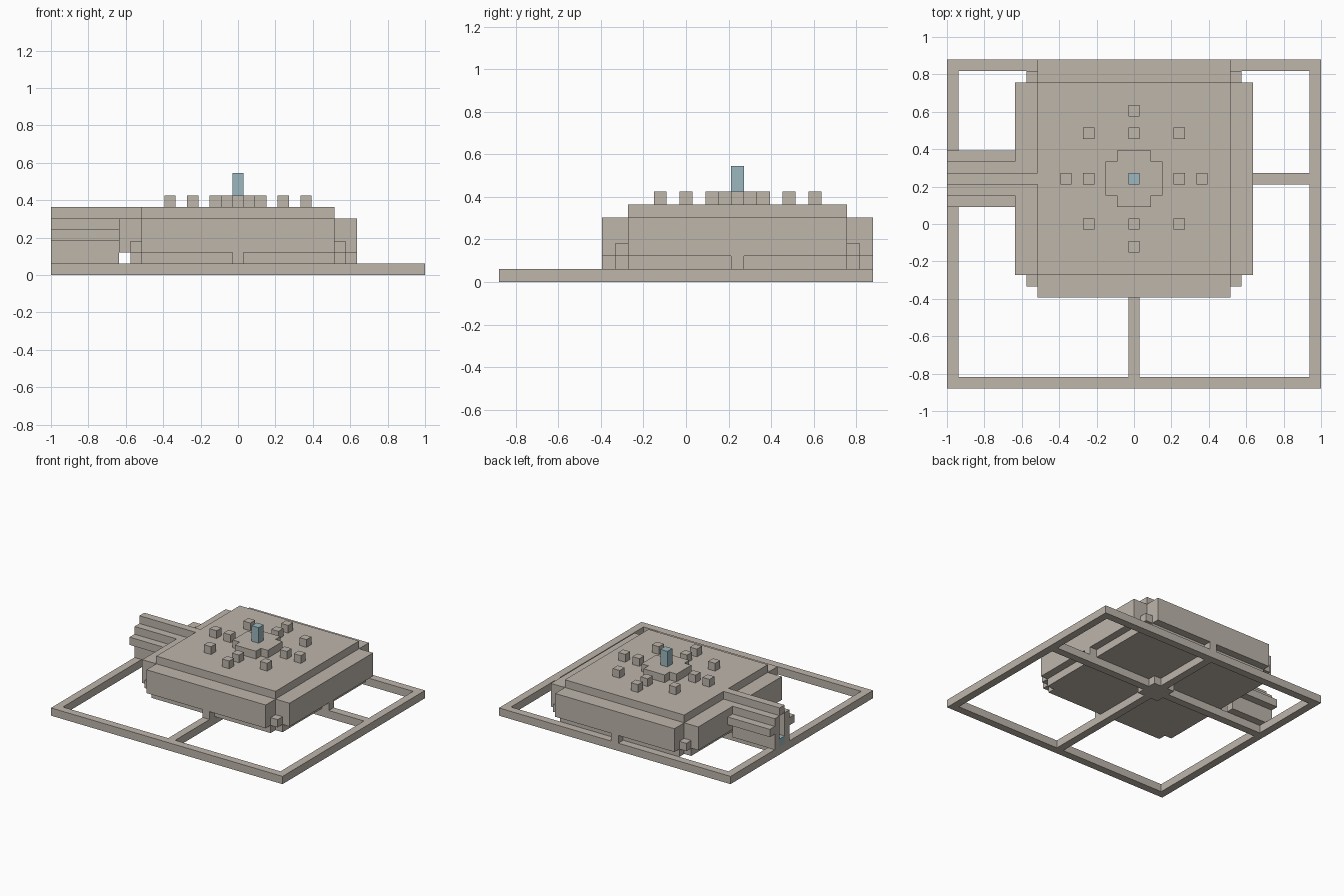
import bpy
import bmesh
from mathutils import Vector

# Everything is laid out on a square grid of cells
U = 2 / 33
CY = 4  # centre row of the raised building

cube = bpy.data.objects.get("Cube")
if cube:
    bpy.data.objects.remove(cube, do_unlink=True)


def material(name, colour):
    mat = bpy.data.materials.new(name)
    mat.use_nodes = True
    mat.diffuse_color = (*colour, 1)
    mat.node_tree.nodes["Principled BSDF"].inputs["Base Color"].default_value = (*colour, 1)
    return mat


STONE = material("warm grey stone", (0.515, 0.465, 0.41))
BLUE = material("pale blue", (0.33, 0.48, 0.52))


def finish(name, bm, mat):
    bmesh.ops.recalc_face_normals(bm, faces=bm.faces)
    bmesh.ops.scale(bm, vec=(U, U, U), verts=bm.verts)
    mesh = bpy.data.meshes.new(name)
    bm.to_mesh(mesh)
    bm.free()
    mesh.materials.append(mat)
    obj = bpy.data.objects.new(name, mesh)
    bpy.context.collection.objects.link(obj)
    return obj


def prism(name, points, offset, mat=STONE):
    """Extrude a closed outline of 3D points by an offset vector."""
    bm = bmesh.new()
    face = bm.faces.new([bm.verts.new(p) for p in points])
    out = bmesh.ops.extrude_face_region(bm, geom=[face], use_keep_orig=True)
    moved = [g for g in out["geom"] if isinstance(g, bmesh.types.BMVert)]
    bmesh.ops.translate(bm, verts=moved, vec=Vector(offset))
    return finish(name, bm, mat)


def box(name, x0, x1, y0, y1, z0, z1, mat=STONE):
    outline = [(x0, y0, z0), (x1, y0, z0), (x1, y1, z0), (x0, y1, z0)]
    return prism(name, outline, (0, 0, z1 - z0), mat)


def cell(name, x, y, z0, z1, mat=STONE):
    return box(name, x - .5, x + .5, y - .5, y + .5, z0, z1, mat)


def notched(name, a, b, z0, z1):
    """Square of half width a whose corners are notched back to b."""
    quarter = [(a, b), (b, b), (b, a)]
    pts = []
    for _ in range(4):
        pts += quarter
        quarter = [(-y, x) for x, y in quarter]
    return prism(name, [(x, y + CY, z0) for x, y in pts], (0, 0, z1 - z0))


# Ground frame
for side, s in (("left", 1), ("right", -1)):
    box(f"frame_{side}", *sorted((s * 15.5, s * 16.5)), -14.5, 14.5, 0, 1)
for side, s in (("back", 1), ("front", -1)):
    box(f"frame_{side}", -15.5, 15.5, *sorted((s * 13.5, s * 14.5)), 0, 1)

# Cross beams meeting at a central pad
box("central_pad", -1.5, 1.5, CY - 1.5, CY + 1.5, 0, 1)
box("beam_front", -.5, .5, -13.5, CY - 1.5, 0, 1)
box("beam_back", -.5, .5, CY + 1.5, 13.5, 0, 1)
box("beam_left", 1.5, 15.5, CY - .5, CY + .5, 0, 1)
box("beam_right", -15.5, -1.5, CY - .5, CY + .5, 0, 1)

# Building tiers
notched("lower_tier", 9.5, 8.5, 1, 2)
notched("main_tier", 10.5, 8.5, 2, 5)
box("roof_tier", -8.5, 8.5, CY - 8.5, CY + 8.5, 5, 6)

# Small corner blocks and supporting posts
for sx in (-1, 1):
    for sy in (-1, 1):
        cell("corner_block", 9 * sx, CY + 9 * sy, 2, 3)
for x, y in ((0, -10), (0, 10), (10, 0)):
    cell("support_post", x, CY + y, 1, 2)

# Stepped entrance passage
half = [(.5, 1), (1.5, 1), (1.5, 3), (2.5, 3), (2.5, 4), (1.5, 4), (1.5, 5), (.5, 5), (.5, 6)]
section = half + [(-y, z) for y, z in reversed(half)]
# The ceiling closes the inner gap one cell below the ridge
walls = half[:-1]
for s in (-1, 1):
    prism("passage_wall", [(-16.5, CY + s * y, z) for y, z in walls], (6, 0, 0))
box("passage_ridge", -16.5, -8.5, CY - .5, CY + .5, 5, 6)
cell("entrance_marker", -16, CY, 1, 2, BLUE)

# Roof blocks, dais and tower
for x, y in ((0, 6), (0, 4), (0, -4), (0, -6), (4, 0), (6, 0), (-4, 0), (-6, 0),
             (4, 4), (-4, 4), (4, -4), (-4, -4)):
    cell("roof_block", x, CY + y, 6, 7)
notched("dais", 2.5, 1.5, 6, 7)
cell("tower", 0, CY, 7, 9, BLUE)
